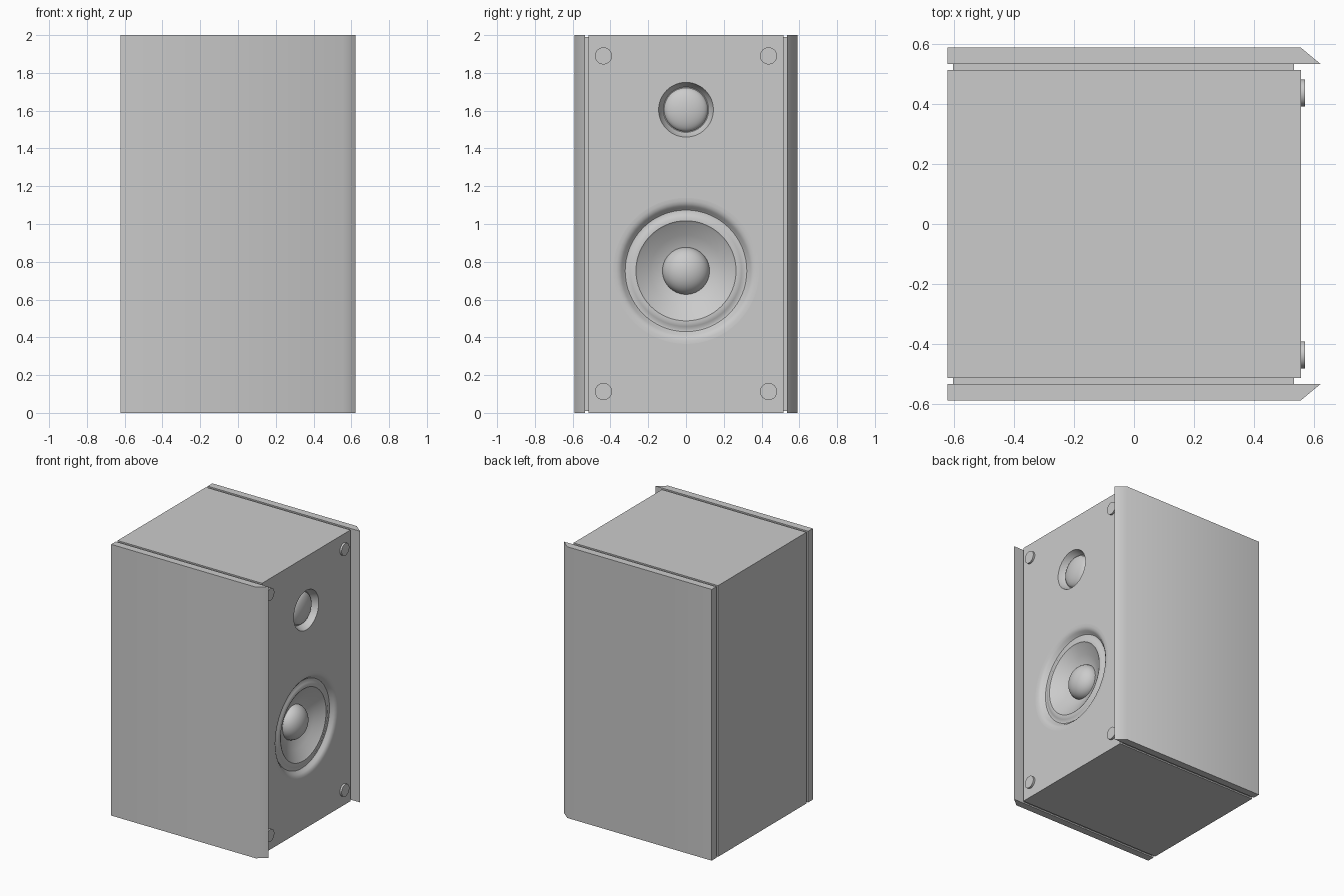
import bpy, bmesh, math

if "Cube" in bpy.data.objects:
    bpy.data.objects.remove(bpy.data.objects["Cube"])

grey = bpy.data.materials.new("plain_grey")
grey.diffuse_color = (0.6, 0.6, 0.6, 1)
grey.use_nodes = True
grey.node_tree.nodes["Principled BSDF"].inputs["Base Color"].default_value = grey.diffuse_color

FRONT = 0.557      # x of the baffle
SEG = 64


def finish(name, bm, smooth=None):
    me = bpy.data.meshes.new(name)
    bm.to_mesh(me)
    bm.free()
    me.materials.append(grey)
    ob = bpy.data.objects.new(name, me)
    bpy.context.collection.objects.link(ob)
    if smooth:
        bpy.ops.object.select_all(action='DESELECT')
        ob.select_set(True)
        bpy.context.view_layer.objects.active = ob
        bpy.ops.object.shade_smooth_by_angle(angle=math.radians(smooth))
    return ob


def prism(name, outline, z0, z1, smooth=None):
    """Extrude an xy outline from z0 to z1."""
    bm = bmesh.new()
    f = bm.faces.new([bm.verts.new((x, y, z0)) for x, y in outline])
    ext = bmesh.ops.extrude_face_region(bm, geom=[f])
    for v in ext["geom"]:
        if isinstance(v, bmesh.types.BMVert):
            v.co.z = z1
    bmesh.ops.recalc_face_normals(bm, faces=bm.faces)
    return finish(name, bm, smooth)


def lathe(name, profile, y, z, smooth=35, back=False):
    """Turn (radius, x) points about an axis along x; the last one is the centre."""
    bm = bmesh.new()
    rings = []
    for r, x in profile:
        if r < 1e-5:
            rings.append([bm.verts.new((x, y, z))] * SEG)
        else:
            rings.append([bm.verts.new((x, y + r * math.cos(t), z + r * math.sin(t)))
                          for t in (2 * math.pi * i / SEG for i in range(SEG))])
    for a, b in zip(rings, rings[1:]):
        for i in range(SEG):
            j = (i + 1) % SEG
            quad = [a[i], a[j], b[j], b[i]]
            bm.faces.new(list(dict.fromkeys(quad)))
    if back:
        bm.faces.new(rings[0][::-1])
    return finish(name, bm, smooth)


def dome(r, x, h, n=10):
    pts = [(r * math.cos(a), x + h * math.sin(a))
           for a in (math.pi / 2 * i / n for i in range(n))]
    return pts + [(0, x + h)]


def rect(x0, x1, y0, y1):
    return [(x0, y0), (x1, y0), (x1, y1), (x0, y1)]


# Cabinet with two driver openings
cabinet = prism("cabinet", rect(-0.622, FRONT, -0.515, 0.515), 0, 2)
for r, z, depth in ((0.387, 0.752, 0.16), (0.145, 1.605, 0.09)):
    cutter = lathe("driver_cutter", [(r, FRONT - depth), (r, FRONT + 0.1), (0, FRONT + 0.1)],
                   0, z, None, True)
    cutter.hide_render = True
    bpy.context.view_layer.objects.active = cabinet
    mod = cabinet.modifiers.new("opening", 'BOOLEAN')
    mod.operation = 'DIFFERENCE'
    mod.solver = 'EXACT'
    mod.object = cutter
    bpy.ops.object.modifier_apply(modifier=mod.name)
    bpy.data.objects.remove(cutter)

# Side panels with chamfered front edge, each held off by a recessed spacer
for s, side in ((-1, "right"), (1, "left")):
    prism(side + "_spacer", rect(-0.604, 0.535, s * 0.51, s * 0.538), 0.01, 1.99)
    prism(side + "_panel", [(-0.622, s * 0.535), (0.622, s * 0.535),
                            (FRONT, s * 0.589), (-0.622, s * 0.589)], 0, 2, 45)

# Woofer: rim, rolled surround, cone, dust cap
surround = [(0.387, FRONT), (0.37, 0.556), (0.355, 0.552), (0.342, 0.543), (0.332, 0.53),
            (0.322, 0.521), (0.31, 0.52), (0.295, 0.528), (0.28, 0.533), (0.265, 0.533),
            (0.255, 0.525)]
lathe("woofer_surround_and_cone", surround + [(0.19, 0.488), (0.12, 0.448), (0, 0.44)], 0, 0.752)
lathe("woofer_dust_cap", dome(0.125, 0.448, 0.092), 0, 0.752)

# Tweeter: flared ring and dome
lathe("tweeter_ring", [(0.145, FRONT), (0.138, 0.54), (0.128, 0.52), (0.12, 0.508), (0, 0.505)],
      0, 1.605)
lathe("tweeter_dome", dome(0.116, 0.507, 0.045), 0, 1.605)

# Grille pegs in the baffle corners
for y in (-0.437, 0.437):
    for z in (0.113, 1.89):
        lathe("grille_peg", [(0.045, FRONT - 0.005), (0.045, 0.571), (0, 0.571)], y, z, 35, True)
